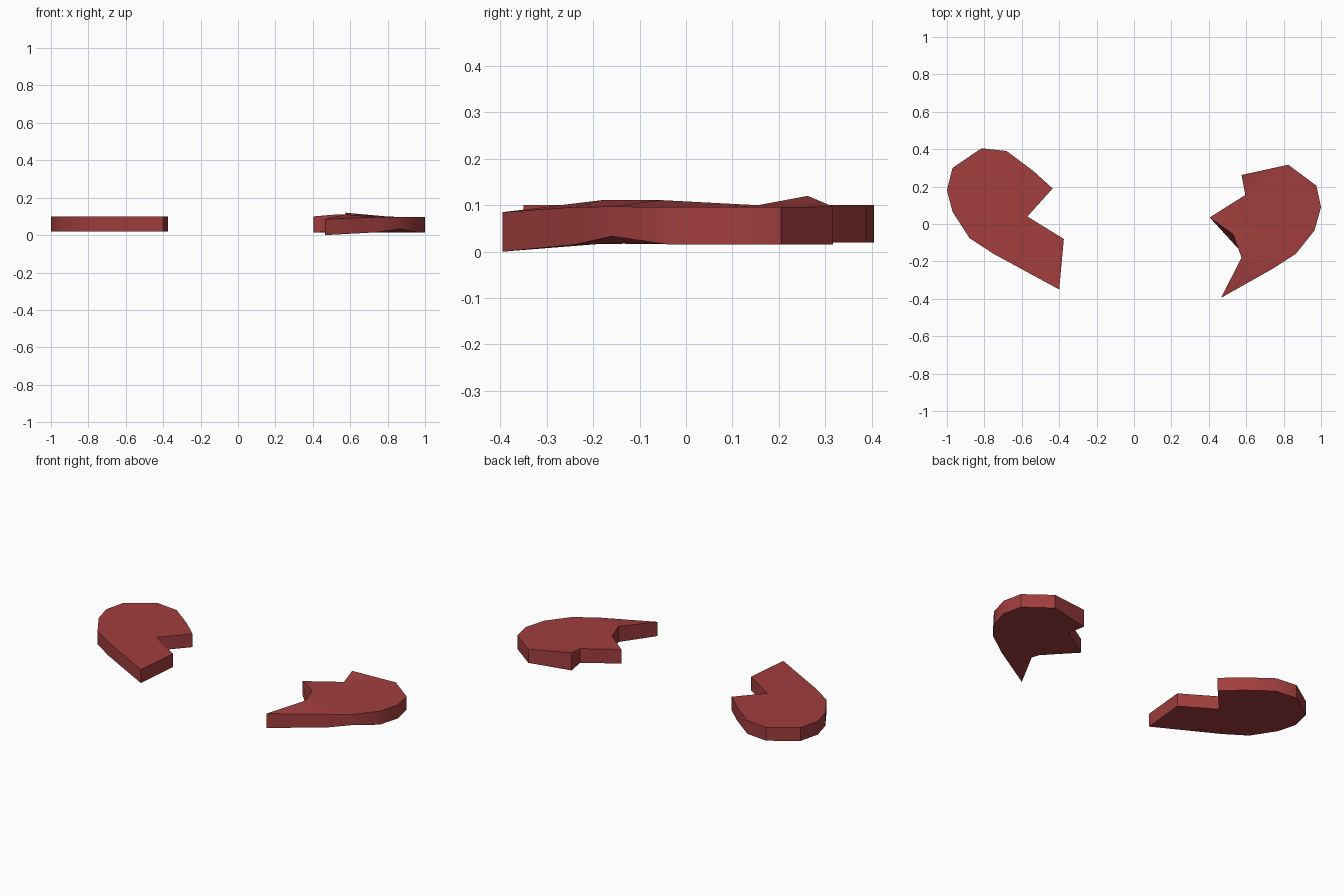
import bpy, bmesh, math

if "Cube" in bpy.data.objects:
    bpy.data.objects.remove(bpy.data.objects["Cube"], do_unlink=True)

red = bpy.data.materials.new("dull red")
red.use_nodes = True
colour = (0.36, 0.048, 0.048, 1)
red.diffuse_color = colour
bsdf = red.node_tree.nodes["Principled BSDF"]
bsdf.inputs["Base Color"].default_value = colour
bsdf.inputs["Roughness"].default_value = 0.8


def slab(name, top, bottom):
    """Closed slab between two outlines with the same number of points."""
    bm = bmesh.new()
    t = [bm.verts.new(p) for p in top]
    b = [bm.verts.new(p) for p in bottom]
    caps = [bm.faces.new(t), bm.faces.new(b[::-1])]
    n = len(t)
    for i in range(n):
        j = (i + 1) % n
        bm.faces.new((t[i], b[i], b[j], t[j]))
    bmesh.ops.triangulate(bm, faces=caps)
    bmesh.ops.recalc_face_normals(bm, faces=bm.faces)
    mesh = bpy.data.meshes.new(name)
    bm.to_mesh(mesh)
    bm.free()
    mesh.materials.append(red)
    obj = bpy.data.objects.new(name, mesh)
    bpy.context.collection.objects.link(obj)
    bpy.ops.object.select_all(action='DESELECT')
    obj.select_set(True)
    bpy.context.view_layer.objects.active = obj
    bpy.ops.object.shade_smooth_by_angle(angle=math.radians(32))
    return obj


# Flat half of the broken heart
flat = [(-1, .18), (-.97, .065), (-.88, -.075), (-.75, -.16), (-.40, -.35),
        (-.375, -.08), (-.57, .04), (-.435, .19), (-.54, .285), (-.68, .39),
        (-.815, .405), (-.97, .30)]
slab("right_heart_half", [(x, y, .10) for x, y in flat],
     [(x, y, .02) for x, y in flat])

# Slightly warped half: x, y, bottom z, top z
warped = [(.575, .262, .015, .12), (.595, .155, .015, .10),
          (.405, .035, .015, .10), (.53, -.055, .015, .111),
          (.575, -.18, .017, .111), (.465, -.395, 0, .085),
          (.74, -.24, .015, .096), (.865, -.16, .033, .097),
          (.965, -.035, .015, .096), (1, .09, .015, .096),
          (.975, .205, .015, .096), (.825, .317, .015, .097)]
upper = [(x, y, t) for x, y, b, t in warped]
lower = [(x, y, b) for x, y, b, t in warped]
lower[3] = (.56, -.135, .017)  # the broken edge leans outward at the notch
slab("left_heart_half", upper, lower)
